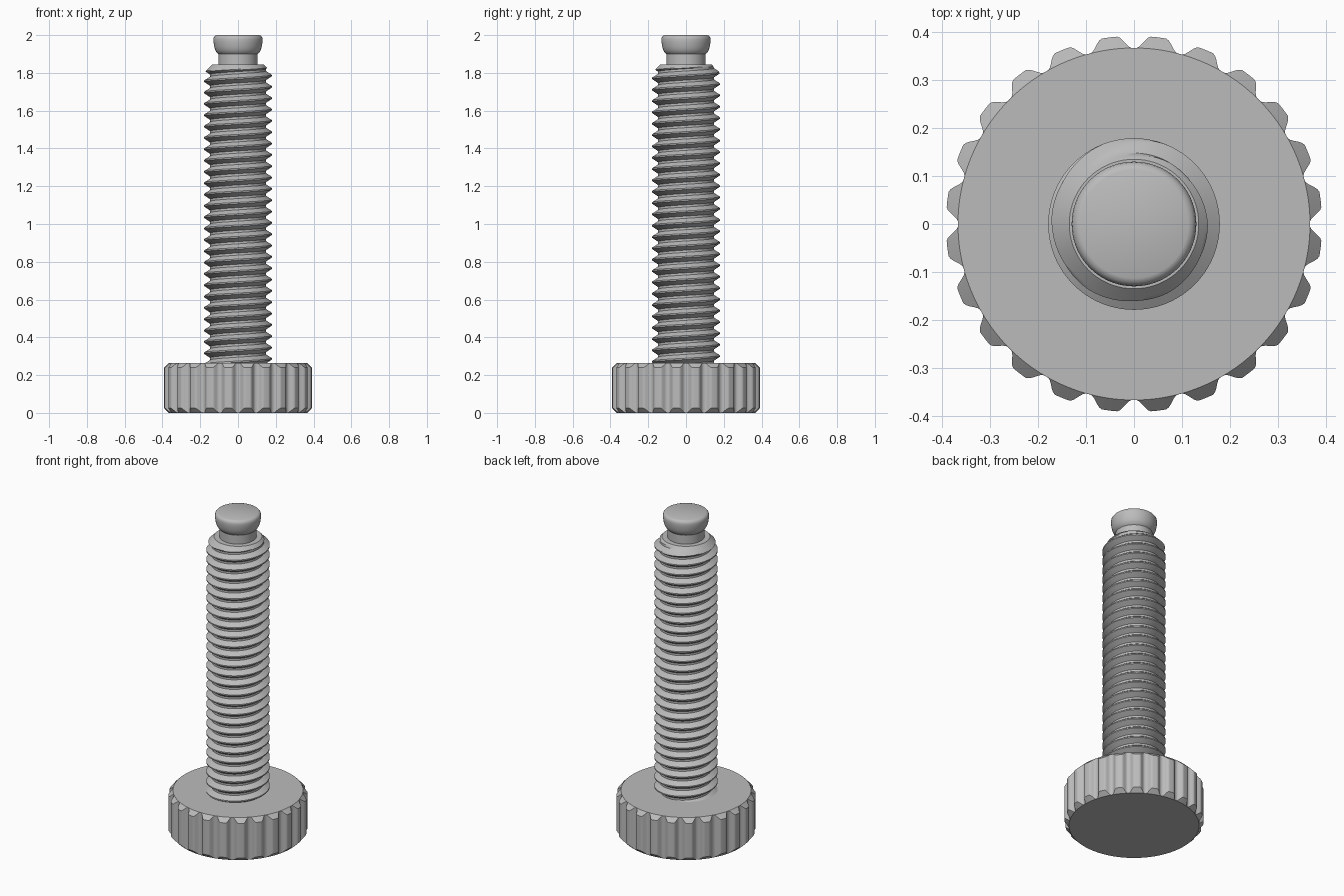
import bpy, bmesh, math

if "Cube" in bpy.data.objects:
    bpy.data.objects.remove(bpy.data.objects["Cube"])

TAU = 2 * math.pi
steel = bpy.data.materials.new("steel_grey")
steel.diffuse_color = (0.5, 0.5, 0.5, 1)
steel.use_nodes = True
steel.node_tree.nodes["Principled BSDF"].inputs["Base Color"].default_value = steel.diffuse_color


def finish(name, bm, angle):
    bmesh.ops.remove_doubles(bm, verts=bm.verts, dist=1e-5)
    bmesh.ops.dissolve_degenerate(bm, edges=bm.edges, dist=1e-5)
    bmesh.ops.recalc_face_normals(bm, faces=bm.faces)
    me = bpy.data.meshes.new(name)
    bm.to_mesh(me)
    bm.free()
    me.materials.append(steel)
    ob = bpy.data.objects.new(name, me)
    bpy.context.collection.objects.link(ob)
    bpy.ops.object.select_all(action='DESELECT')
    ob.select_set(True)
    bpy.context.view_layer.objects.active = ob
    bpy.ops.object.shade_smooth_by_angle(angle=math.radians(angle))


def skin(bm, rows, closed):
    """Join rows of points with quads."""
    vs = [[bm.verts.new(p) for p in row] for row in rows]
    n = len(vs[0])
    for a, b in zip(vs, vs[1:]):
        for j in range(n if closed else n - 1):
            k = (j + 1) % n
            bm.faces.new((a[j], a[k], b[k], b[j]))
    return vs


def polar(r, t, z):
    return (r * math.cos(t), r * math.sin(t), z)


# Knurled thumb knob: 24 rounded lobes, chamfered back to a plain circle
LOBES, PER, KNOB_H, R_IN, R_OUT = 24, 18, 0.265, 0.367, 0.392
cols = LOBES * PER


def lobe_radius(j):
    u = (j % PER) / PER * 2
    u = min(u, 2 - u)                       # 0 in the groove, 1 on the crest
    s = min(1, max(0, (u - 0.1) / 0.6))
    return R_IN + 0.0003 + (R_OUT - R_IN) * s * s * (3 - 2 * s)


ang = [TAU * j / cols for j in range(cols)]
rad = [lobe_radius(j) for j in range(cols)]
bm = bmesh.new()
rings = skin(bm, [
    [polar(R_IN, t, 0) for t in ang],
    [polar(r, t, r - R_IN) for r, t in zip(rad, ang)],
    [polar(r, t, KNOB_H - r + R_IN) for r, t in zip(rad, ang)],
    [polar(R_IN, t, KNOB_H) for t in ang]], True)
bm.faces.new(rings[0][::-1])
bm.faces.new(rings[-1])
finish("knurled_knob", bm, 35)

# Threaded shank: helical V profile trimmed by a cone at the tip
PITCH, MAJOR, MINOR, Z0, Z1, TIP, N = 0.06, 0.179, 0.148, 0.25, 1.845, 0.135, 72
outline = [(0, MINOR), (0.2, MINOR)]
outline += [(0.2 + 0.34 * k / 5, MINOR + (MAJOR - MINOR) * k / 5) for k in range(1, 6)]
outline += [(0.66 + 0.34 * k / 5, MAJOR - (MAJOR - MINOR) * k / 5) for k in range(5)]


def thread_point(turn, f, r, j):
    z = min(Z1, max(Z0, Z0 + PITCH * (turn + f + j / N)))
    return polar(min(r, TIP + Z1 - z), TAU * (j % N) / N, z)


turns = math.ceil((Z1 - Z0) / PITCH) + 1
bm = bmesh.new()
skin(bm, [[thread_point(t, f, r, j) for j in range(N + 1)]
          for t in range(-2, turns) for f, r in outline], False)
finish("threaded_shank", bm, 30)

# Tip: shoulder, neck and flared button with a rounded rim
profile = [(TIP, Z1), (0.104, Z1), (0.104, 1.9), (0.113, 1.908), (0.121, 1.922),
           (0.126, 1.94), (0.129, 1.96), (0.13, 1.978), (0.128, 1.988),
           (0.122, 1.996), (0.113, 2.0)]
bm = bmesh.new()
rings = skin(bm, [[polar(r, TAU * j / N, z) for j in range(N)] for r, z in profile], True)
bm.faces.new(rings[-1])
finish("button_tip", bm, 35)
